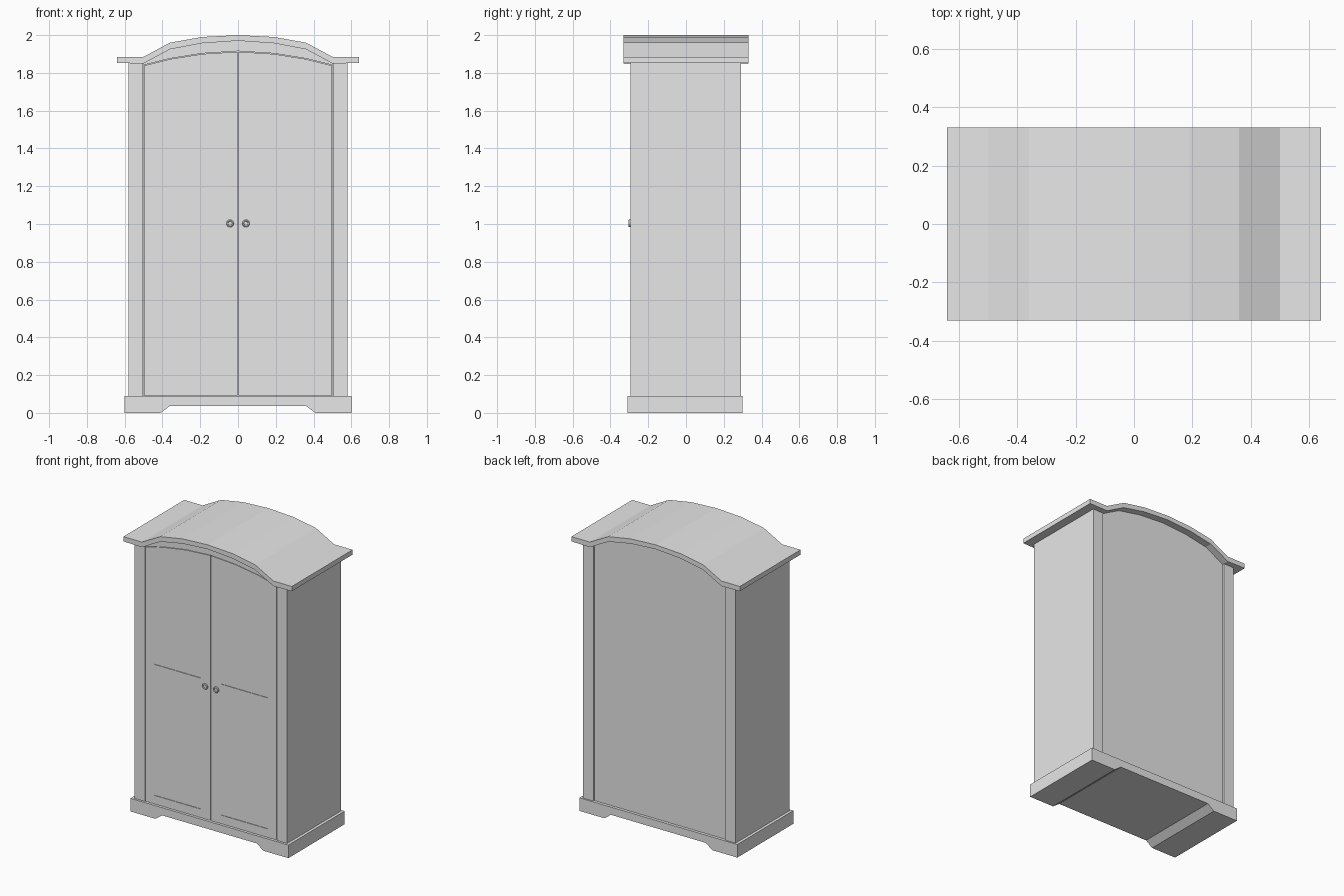
import bpy, bmesh, math
from mathutils import Matrix

if "Cube" in bpy.data.objects:
    bpy.data.objects.remove(bpy.data.objects["Cube"])

grey = bpy.data.materials.new("pale grey")
grey.diffuse_color = (0.8, 0.8, 0.8, 1)
grey.use_nodes = True
grey.node_tree.nodes["Principled BSDF"].inputs["Base Color"].default_value = grey.diffuse_color


def finish(name, bm):
    bmesh.ops.recalc_face_normals(bm, faces=bm.faces)
    me = bpy.data.meshes.new(name)
    bm.to_mesh(me)
    bm.free()
    me.materials.append(grey)
    ob = bpy.data.objects.new(name, me)
    bpy.context.collection.objects.link(ob)
    return ob


def prism(name, pts, y0, y1):
    """Extrude an x-z outline from y0 to y1."""
    bm = bmesh.new()
    f = bm.faces.new([bm.verts.new((x, y0, z)) for x, z in pts])
    r = bmesh.ops.extrude_face_region(bm, geom=[f])
    bmesh.ops.translate(bm, vec=(0, y1 - y0, 0),
                        verts=[v for v in r["geom"] if isinstance(v, bmesh.types.BMVert)])
    return finish(name, bm)


def rect(x0, x1, z0, z1):
    return [(x0, z0), (x1, z0), (x1, z1), (x0, z1)]


def mirrored(half):
    """Right half outline, centre outwards, completed to a left-to-right line."""
    return [(-x, z) for x, z in reversed(half) if x > 0] + half


def lerp(curve, x):
    for (xa, za), (xb, zb) in zip(curve, curve[1:]):
        if xa <= x <= xb:
            return za + (zb - za) * (x - xa) / (xb - xa)


# arch curves, from the centre to the right
top = [(0, 2.0), (0.19, 1.99), (0.36, 1.96), (0.5, 1.885)]
under = [(0, 1.97), (0.19, 1.957), (0.36, 1.925), (0.5, 1.85)]
door_top = [(0, 1.912), (0.19, 1.9), (0.36, 1.873), (0.5, 1.838)]

# plinth with a shallow cut-out
foot = [(0.36, 0.037), (0.41, 0), (0.6, 0), (0.6, 0.09)]
prism("plinth", mirrored(foot), -0.31, 0.30)

# cornice
prism("cornice", mirrored(top + [(0.64, 1.885)]) + mirrored(under + [(0.64, 1.852)])[::-1],
      -0.33, 0.33)

# carcass: core with slightly recessed back, and side walls
prism("carcass_core", rect(-0.5, 0.5, 0.09, 1.85)[:2] + mirrored(under)[::-1], -0.275, 0.28)
for s, side in ((-1, "left"), (1, "right")):
    prism(side + "_side", rect(s * 0.502, s * 0.58, 0.09, 1.855), -0.295, 0.29)

# arched frieze above the doors
prism("frieze", mirrored(under) + [(x, z + 0.003) for x, z in mirrored(door_top)[::-1]],
      -0.295, -0.27)


def raised_panel(name, outline, s):
    """Panel floor rising by a sloped border to a flat field."""
    bm = bmesh.new()
    f = bm.faces.new([bm.verts.new((s * x, -0.279, z)) for x, z in outline])
    bmesh.ops.recalc_face_normals(bm, faces=[f])
    if f.normal.y > 0:
        f.normal_flip()
    bmesh.ops.inset_region(bm, faces=[f], thickness=0.025)
    bmesh.ops.inset_region(bm, faces=[f], thickness=0.025, depth=0.012)
    me = finish(name, bm).data
    if me.polygons[0].normal.y > 0:
        me.flip_normals()


# doors: stiles, rails, panels and knobs
F, B = -0.295, -0.27
for s, side in ((-1, "left"), (1, "right")):
    def part(label, pts):
        prism(f"{side}_door_{label}", [(s * x, z) for x, z in pts], F, B)

    def arch(x0, x1):
        xs = [x0] + [x for x, _ in door_top if x0 < x < x1] + [x1]
        return [(x, lerp(door_top, x)) for x in xs]

    lower = [(0.08, 1.833), (0.19, 1.828), (0.32, 1.82), (0.43, 1.807)]
    part("inner_stile", [(0.08, 0.092), (0.003, 0.092)] + arch(0.003, 0.08))
    part("outer_stile", [(0.498, 0.092), (0.43, 0.092)] + arch(0.43, 0.498))
    part("bottom_rail", rect(0.08, 0.43, 0.092, 0.15))
    part("middle_rail", rect(0.08, 0.43, 0.93, 1.05))
    part("top_rail", lower + arch(0.08, 0.43)[::-1])
    raised_panel(side + "_lower_panel", rect(0.08, 0.43, 0.15, 0.93), s)
    raised_panel(side + "_upper_panel", [(0.43, 1.05), (0.08, 1.05)] + lower, s)

    # round knob with a raised rim
    bm = bmesh.new()
    prof = [(0.020, -0.29), (0.020, -0.301), (0.017, -0.305), (0.012, -0.304), (0.010, -0.300), (0, -0.300)]
    vs = [bm.verts.new((r, y, 0)) for r, y in prof]
    es = [bm.edges.new(p) for p in zip(vs, vs[1:])]
    bmesh.ops.spin(bm, geom=vs + es, cent=(0, 0, 0), axis=(0, 1, 0), angle=math.tau, steps=20)
    bmesh.ops.remove_doubles(bm, verts=bm.verts, dist=0.0001)
    bmesh.ops.transform(bm, matrix=Matrix.Translation((s * 0.042, 0, 1.003)), verts=bm.verts)
    finish(side + "_knob", bm)
